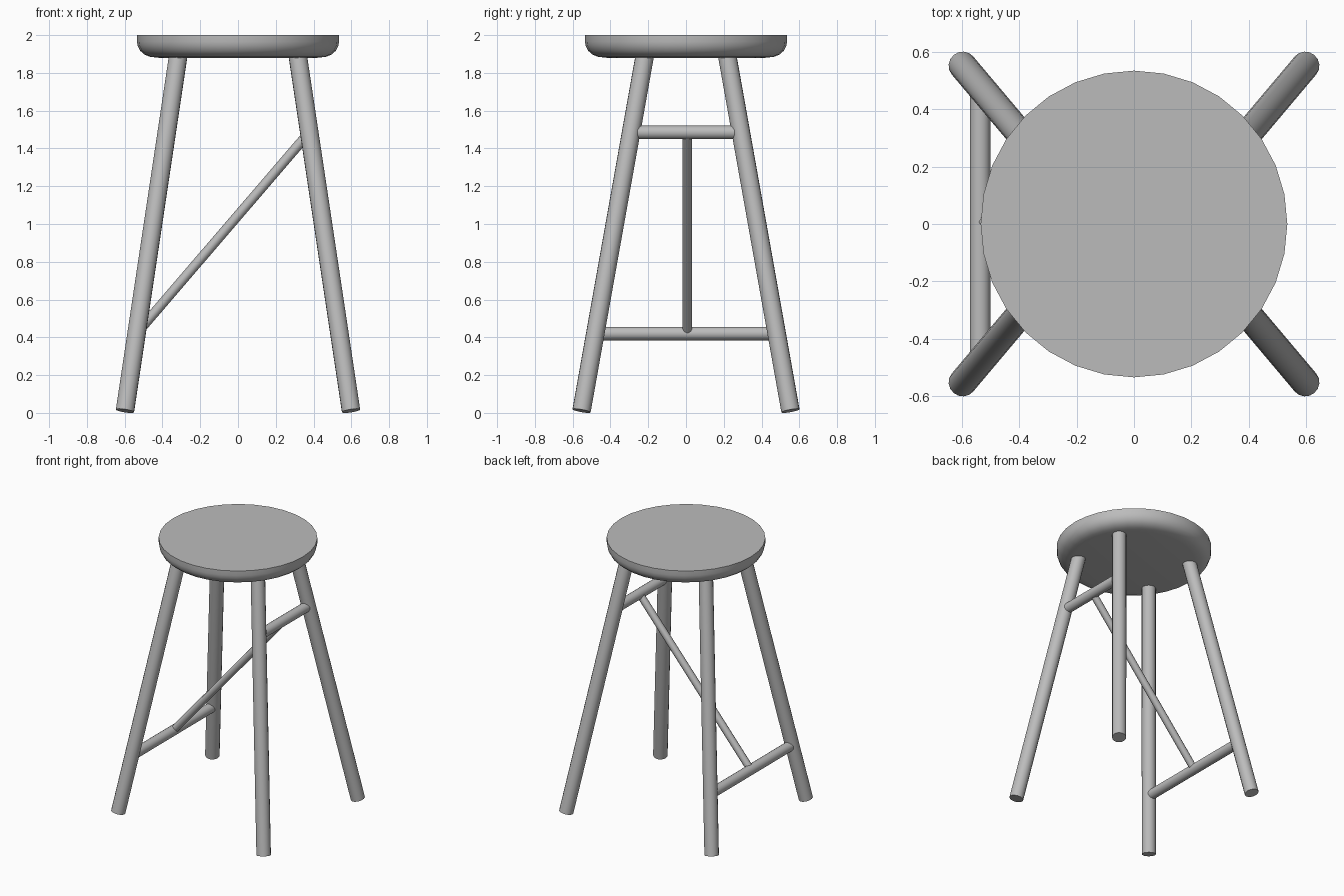
import bpy, bmesh, math
from mathutils import Vector

if "Cube" in bpy.data.objects:
    bpy.data.objects.remove(bpy.data.objects["Cube"], do_unlink=True)

grey = bpy.data.materials.new("plain grey")
grey.use_nodes = True
colour = (0.5, 0.5, 0.5, 1)
grey.diffuse_color = colour
grey.node_tree.nodes["Principled BSDF"].inputs["Base Color"].default_value = colour


def finish(obj, angle):
    obj.data.materials.append(grey)
    bpy.ops.object.select_all(action='DESELECT')
    obj.select_set(True)
    bpy.context.view_layer.objects.active = obj
    bpy.ops.object.shade_smooth_by_angle(angle=math.radians(angle))


def rod(name, start, end, radius, sides=16):
    """Round bar between two points, with square-cut ends."""
    start, end = Vector(start), Vector(end)
    axis = end - start
    bpy.ops.mesh.primitive_cylinder_add(
        vertices=sides, radius=radius, depth=axis.length,
        location=(start + end) / 2,
        rotation=axis.to_track_quat('Z', 'Y').to_euler())
    obj = bpy.context.object
    obj.name = name
    finish(obj, 50)


def lathe(name, profile, sides):
    """Solid of revolution from (radius, height) pairs, capped at both ends."""
    bm = bmesh.new()
    rings = []
    for r, z in profile:
        rings.append([bm.verts.new((r * math.cos(math.tau * i / sides),
                                    r * math.sin(math.tau * i / sides), z))
                      for i in range(sides)])
    for low, high in zip(rings, rings[1:]):
        for i in range(sides):
            j = (i + 1) % sides
            bm.faces.new((low[i], low[j], high[j], high[i]))
    bm.faces.new(rings[0][::-1])
    bm.faces.new(rings[-1])
    mesh = bpy.data.meshes.new(name)
    bm.to_mesh(mesh)
    bm.free()
    obj = bpy.data.objects.new(name, mesh)
    bpy.context.collection.objects.link(obj)
    finish(obj, 40)


def leg_point(sx, sy, z):
    """Point on a splayed leg's centre line at a given height."""
    return (sx * (0.6 - 0.15 * z), sy * (0.555 - 0.178 * z), z)


# Round seat with a softened lower edge
lathe("seat", [(0.42, 1.88), (0.465, 1.885), (0.495, 1.897), (0.518, 1.917),
               (0.531, 1.943), (0.535, 1.965), (0.535, 2.0)], 32)

# Four splayed legs
for sx, side in ((1, "left"), (-1, "right")):
    for sy, end in ((-1, "front"), (1, "back")):
        rod(f"{end}_{side}_leg", leg_point(sx, sy, 0.011),
            leg_point(sx, sy, 1.9), 0.049)

# Side stretchers at different heights, joined by a thin diagonal brace
low, high = 0.42, 1.485
rod("lower_stretcher", leg_point(-1, -1, low), leg_point(-1, 1, low), 0.036)
rod("upper_stretcher", leg_point(1, -1, high), leg_point(1, 1, high), 0.036)
start, end = leg_point(-1, 0, low), leg_point(1, 0, high)
rod("diagonal_brace", (start[0], 0.007, low), (end[0], 0.007, high), 0.026, 8)
